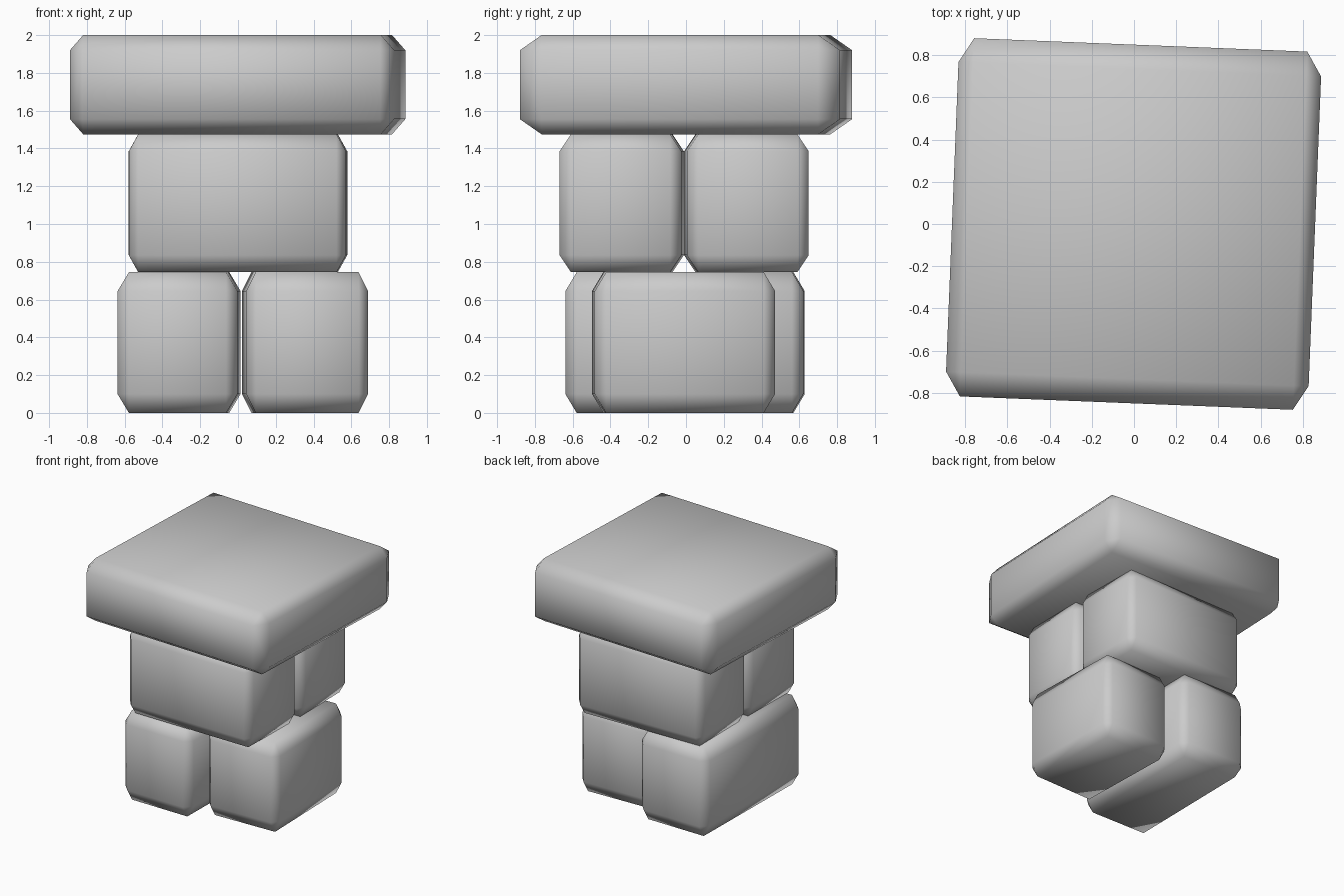
import bpy, bmesh
from math import radians
from itertools import product
from mathutils import Matrix, Vector

if "Cube" in bpy.data.objects:
    bpy.data.objects.remove(bpy.data.objects["Cube"])


def block(name, center, size, chamfer, turn):
    """Chamfered stone: three points per corner, wrapped in a convex hull."""
    bm = bmesh.new()
    rot = Matrix.Rotation(radians(turn), 3, 'Z')
    for signs in product((-1, 1), repeat=3):
        for axis in range(3):
            p = Vector([s * (d / 2 - (0 if i == axis else c))
                        for i, (s, d, c) in enumerate(zip(signs, size, chamfer))])
            bm.verts.new(rot @ p + Vector(center))
    bmesh.ops.convex_hull(bm, input=bm.verts)
    bmesh.ops.dissolve_limit(bm, angle_limit=0.01, verts=bm.verts, edges=bm.edges)
    bmesh.ops.recalc_face_normals(bm, faces=bm.faces)
    for f in bm.faces:
        f.smooth = True
    mesh = bpy.data.meshes.new(name)
    bm.to_mesh(mesh)
    bm.free()
    obj = bpy.data.objects.new(name, mesh)
    bpy.context.collection.objects.link(obj)


# Bottom course: two stones running front to back
block("bottom_left_stone", (-0.312, -0.005, 0.3725), (0.635, 1.26, 0.745), (0.06, 0.06, 0.1), -0.8)
block("bottom_right_stone", (0.355, -0.013, 0.3725), (0.645, 0.955, 0.745), (0.05, 0.06, 0.1), 1.5)

# Middle course: two stones running side to side
block("middle_front_stone", (0, -0.34, 1.11), (1.15, 0.645, 0.73), (0.05, 0.06, 0.09), -0.7)
block("middle_back_stone", (0, 0.32, 1.11), (1.15, 0.645, 0.73), (0.05, 0.06, 0.09), 0.8)

# Capping slab, slightly turned
block("top_slab", (-0.002, 0, 1.7375), (1.718, 1.697, 0.525), (0.07, 0.115, 0.08), -2.3)
